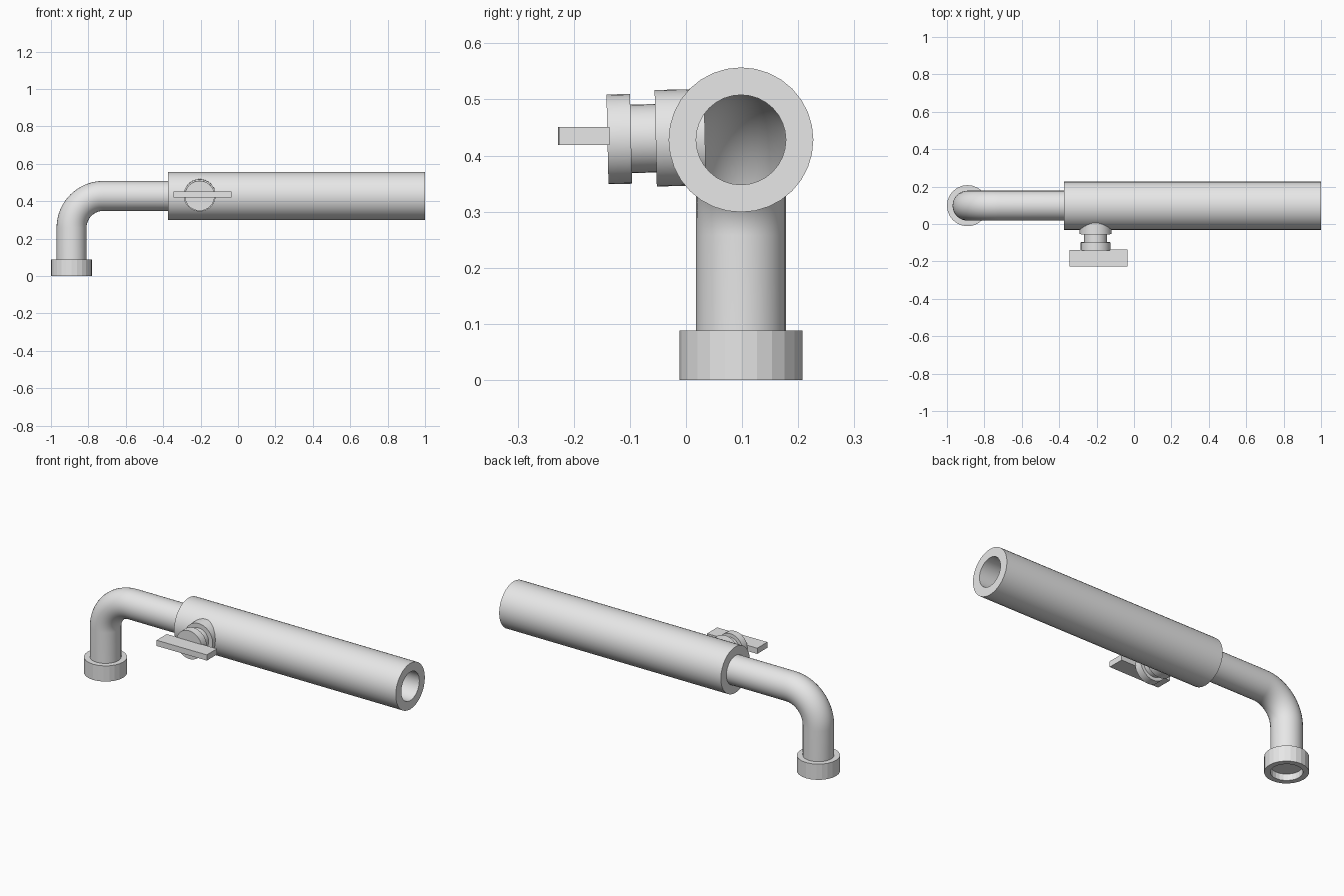
import bpy, bmesh
from math import sin, cos, pi, radians
from mathutils import Matrix, Vector

if "Cube" in bpy.data.objects:
    bpy.data.objects.remove(bpy.data.objects["Cube"], do_unlink=True)

metal = bpy.data.materials.new("plain_grey")
metal.use_nodes = True
grey = (0.8, 0.8, 0.8, 1)
metal.diffuse_color = grey
metal.node_tree.nodes["Principled BSDF"].inputs["Base Color"].default_value = grey

PIPE_Y, PIPE_Z, PIPE_X = 0.098, 0.428, -0.89
BORE = 0.08


def finish(name, bm, matrix=Matrix(), smooth=True):
    bmesh.ops.remove_doubles(bm, verts=bm.verts, dist=1e-5)
    bmesh.ops.recalc_face_normals(bm, faces=bm.faces)
    mesh = bpy.data.meshes.new(name)
    bm.to_mesh(mesh)
    bm.free()
    mesh.transform(matrix)
    mesh.materials.append(metal)
    obj = bpy.data.objects.new(name, mesh)
    bpy.context.collection.objects.link(obj)
    if smooth:
        bpy.ops.object.select_all(action='DESELECT')
        obj.select_set(True)
        bpy.context.view_layer.objects.active = obj
        bpy.ops.object.shade_smooth_by_angle(angle=radians(35))
    return obj


def lathe(name, profile, sides, matrix, smooth=True):
    """Spin (radius, height) points around local z."""
    bm = bmesh.new()
    verts = [bm.verts.new((r, 0, h)) for r, h in profile]
    edges = [bm.edges.new(pair) for pair in zip(verts, verts[1:])]
    bmesh.ops.spin(bm, geom=verts + edges, cent=(0, 0, 0), axis=(0, 0, 1),
                   angle=2 * pi, steps=sides, use_merge=True)
    return finish(name, bm, matrix, smooth)


# Thick handle tube with an open bore
along_x = Matrix.Translation((0, PIPE_Y, PIPE_Z)) @ Matrix.Rotation(pi / 2, 4, 'Y')
lathe("outer_tube", [(BORE, -0.375), (0.129, -0.375), (0.129, 1), (BORE, 1),
                     (BORE, -0.375)], 32, along_x)

# Bent pipe: straight riser, quarter bend, straight run
bend, steps, sides = 0.17, 16, 32
path = [(PIPE_X, 0.036, 0)]
for i in range(steps + 1):
    a = pi / 2 * i / steps
    path.append((PIPE_X + bend * (1 - cos(a)), PIPE_Z - bend * (1 - sin(a)), a))
path.append((-0.375, PIPE_Z, pi / 2))
bm = bmesh.new()
rings = []
for x, z, a in path:
    across = Vector((cos(a), 0, -sin(a)))
    rings.append([bm.verts.new(Vector((x, PIPE_Y, z)) + BORE * (
        across * cos(t) + Vector((0, 1, 0)) * sin(t)))
        for t in (2 * pi * k / sides for k in range(sides))])
for low, high in zip(rings, rings[1:]):
    for k in range(sides):
        n = (k + 1) % sides
        bm.faces.new((low[k], low[n], high[n], high[k]))
finish("bent_pipe", bm)

# Faceted collar with a recessed underside
lathe("collar", [(0, 0.036), (BORE, 0.036), (BORE, 0), (0.11, 0), (0.11, 0.088),
                 (0, 0.088)], 24, Matrix.Translation((PIPE_X, PIPE_Y, 0)), False)

# Valve: flange, neck and knob along -y, leaning very slightly
valve = Matrix.Translation((-0.205, 0, 0.432)) @ Matrix.Rotation(pi / 2 + radians(1.3), 4, 'X')
lathe("valve_body", [(0, -0.034), (0.086, -0.034), (0.086, 0.054), (0.061, 0.054),
                     (0.061, 0.098), (0.08, 0.098), (0.08, 0.14), (0, 0.14)],
      32, valve)

# Flat valve lever
bm = bmesh.new()
bmesh.ops.create_cube(bm, size=1)
finish("valve_lever", bm, Matrix.Translation((-0.19, -0.182, 0.435))
       @ Matrix.Rotation(radians(0.4), 4, 'Z') @ Matrix.Diagonal((0.31, 0.09, 0.032, 1)), False)
